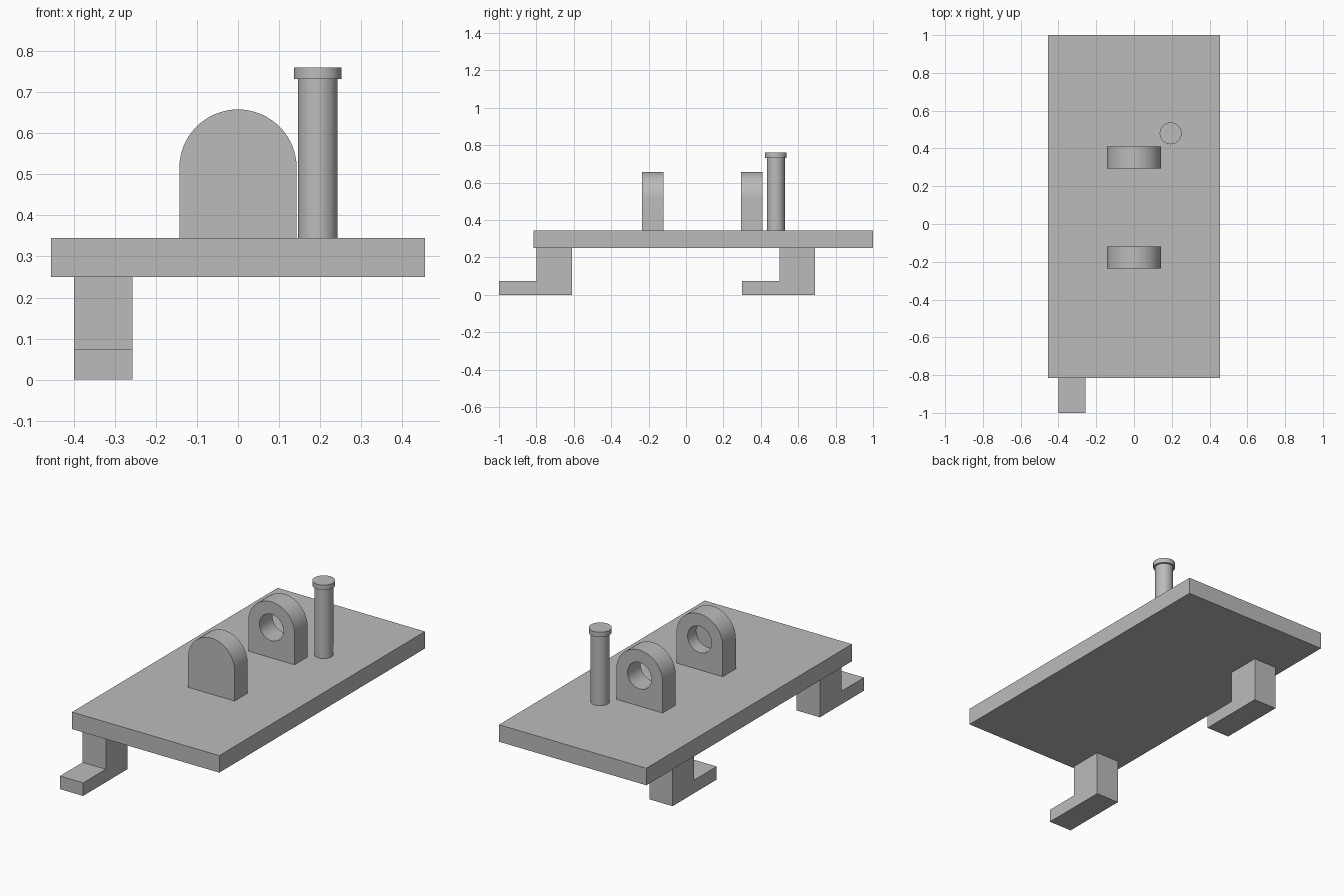
import bpy
import bmesh
import math

cube = bpy.data.objects.get("Cube")
if cube:
    bpy.data.objects.remove(cube, do_unlink=True)

GREY = (0.5, 0.5, 0.5, 1.0)
grey = bpy.data.materials.new("plain grey")
grey.use_nodes = True
grey.diffuse_color = GREY
grey.node_tree.nodes["Principled BSDF"].inputs["Base Color"].default_value = GREY


def finish(name, bm, smooth=False):
    """Turn a bmesh into a named object with the shared material."""
    bmesh.ops.recalc_face_normals(bm, faces=bm.faces)
    mesh = bpy.data.meshes.new(name)
    bm.to_mesh(mesh)
    bm.free()
    mesh.materials.append(grey)
    obj = bpy.data.objects.new(name, mesh)
    bpy.context.collection.objects.link(obj)
    if smooth:
        shade(obj)
    return obj


def shade(obj):
    bpy.ops.object.select_all(action="DESELECT")
    obj.select_set(True)
    bpy.context.view_layer.objects.active = obj
    bpy.ops.object.shade_smooth_by_angle(angle=math.radians(30))


def extrude(bm, points, direction):
    """Close a planar outline and extrude it into a solid."""
    face = bm.faces.new([bm.verts.new(p) for p in points])
    out = bmesh.ops.extrude_face_region(bm, geom=[face], use_keep_orig=True)
    moved = [v for v in out["geom"] if isinstance(v, bmesh.types.BMVert)]
    bmesh.ops.translate(bm, verts=moved, vec=direction)


def circle(radius, count, start=0.0, sweep=math.tau):
    return [(radius * math.cos(start + sweep * i / count),
             radius * math.sin(start + sweep * i / count)) for i in range(count)]


# Flat deck
LEFT, FRONT, BACK, DECK_LOW, DECK_TOP = 0.455, -0.815, 1.0, 0.25, 0.345
bm = bmesh.new()
extrude(bm, [(-LEFT, FRONT, DECK_LOW), (LEFT, FRONT, DECK_LOW),
             (LEFT, BACK, DECK_LOW), (-LEFT, BACK, DECK_LOW)],
        (0, 0, DECK_TOP - DECK_LOW))
finish("deck", bm)

# L-shaped legs under the right edge, toes pointing forward
for name, toe in (("front_leg", -1.0), ("back_leg", 0.3)):
    profile = [(0, 0), (0.39, 0), (0.39, DECK_LOW), (0.2, DECK_LOW),
               (0.2, 0.073), (0, 0.073)]
    bm = bmesh.new()
    extrude(bm, [(-0.4, toe + y, z) for y, z in profile], (0.143, 0, 0))
    finish(name, bm)

# Round-topped bearing blocks; the front one has a blind hole
WIDTH, AXIS, DEPTH, HOLE = 0.143, 0.515, 0.115, 0.074
for name, y, hole_start in (("front_bearing", -0.235, 0.04),
                            ("back_bearing", 0.295, -0.05)):
    arch = circle(WIDTH, 32, 0, math.pi) + [(-WIDTH, 0)]
    outline = arch + [(-WIDTH, DECK_TOP - AXIS), (WIDTH, DECK_TOP - AXIS)]
    bm = bmesh.new()
    extrude(bm, [(x, y, AXIS + z) for x, z in outline], (0, DEPTH, 0))
    block = finish(name, bm)

    bm = bmesh.new()
    extrude(bm, [(x, y + hole_start, AXIS + z) for x, z in circle(HOLE, 48)],
            (0, DEPTH + 0.05 - hole_start, 0))
    cutter = finish(name + "_cutter", bm)
    cutter.hide_render = True

    bore = block.modifiers.new("bore", "BOOLEAN")
    bore.object = cutter
    bore.operation = "DIFFERENCE"
    bore.solver = "EXACT"
    bpy.context.view_layer.objects.active = block
    bpy.ops.object.modifier_apply(modifier=bore.name)
    bpy.data.objects.remove(cutter, do_unlink=True)
    shade(block)

# Upright pin with a wider cap
for name, radius, low, high in (("pin_shaft", 0.048, DECK_TOP, 0.732),
                                ("pin_cap", 0.058, 0.732, 0.76)):
    bm = bmesh.new()
    extrude(bm, [(0.194 + x, 0.48 + y, low) for x, y in circle(radius, 48)],
            (0, 0, high - low))
    finish(name, bm, smooth=True)
